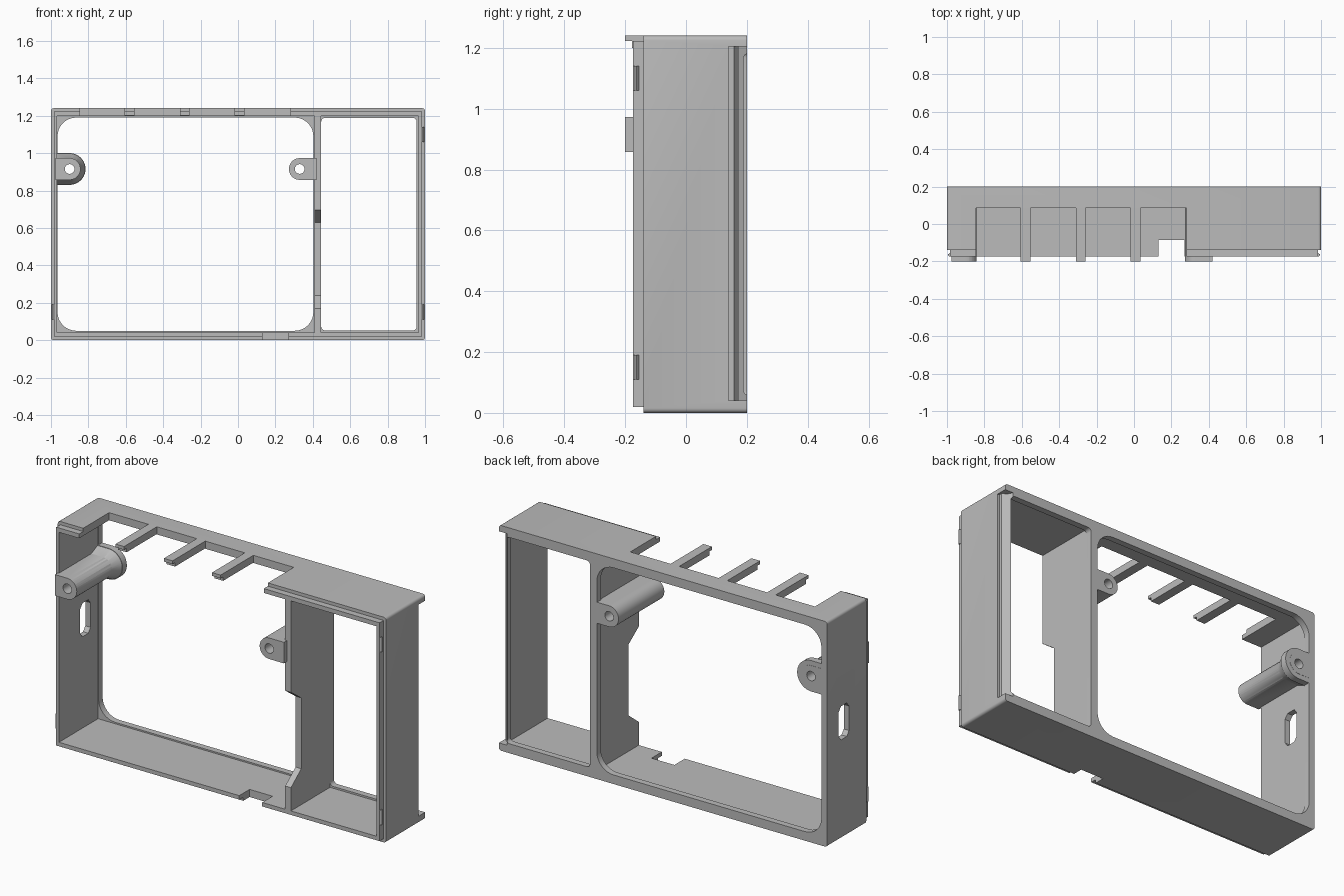
import bpy, bmesh
from math import sin, cos, pi, radians

cube = bpy.data.objects.get("Cube")
if cube:
    bpy.data.objects.remove(cube, do_unlink=True)

grey = bpy.data.materials.new("matte grey")
grey.use_nodes = True
grey.diffuse_color = (0.5, 0.5, 0.5, 1)
grey.node_tree.nodes["Principled BSDF"].inputs["Base Color"].default_value = (0.5, 0.5, 0.5, 1)


def prism(name, pts, axis, a, b, end_pts=None):
    """Extrude a 2D outline along an axis from a to b, optionally to another outline."""
    place = {"x": lambda p, d: (d, p[0], p[1]),
             "y": lambda p, d: (p[0], d, p[1]),
             "z": lambda p, d: (p[0], p[1], d)}[axis]
    bm = bmesh.new()
    r0 = [bm.verts.new(place(p, a)) for p in pts]
    r1 = [bm.verts.new(place(p, b)) for p in (end_pts or pts)]
    bm.faces.new(r0)
    bm.faces.new(r1[::-1])
    for i in range(len(r0)):
        j = (i + 1) % len(r0)
        bm.faces.new((r0[i], r1[i], r1[j], r0[j]))
    bmesh.ops.recalc_face_normals(bm, faces=bm.faces)
    me = bpy.data.meshes.new(name)
    bm.to_mesh(me)
    bm.free()
    me.materials.append(grey)
    ob = bpy.data.objects.new(name, me)
    bpy.context.collection.objects.link(ob)
    return ob


def rect(x0, x1, z0, z1, r=0.0, seg=8):
    if not r:
        return [(x0, z0), (x1, z0), (x1, z1), (x0, z1)]
    corners = [(x1 - r, z1 - r), (x0 + r, z1 - r), (x0 + r, z0 + r), (x1 - r, z0 + r)]
    return [(cx + r * cos(pi / 2 * (k + i / seg)), cz + r * sin(pi / 2 * (k + i / seg)))
            for k, (cx, cz) in enumerate(corners) for i in range(seg + 1)]


def box(name, x0, x1, y0, y1, z0, z1):
    return prism(name, rect(x0, x1, z0, z1), "y", y0, y1)


def combine(ob, tool, op="DIFFERENCE"):
    tool.hide_render = True
    mod = ob.modifiers.new("bool", "BOOLEAN")
    mod.operation, mod.solver, mod.object = op, "EXACT", tool
    bpy.context.view_layer.objects.active = ob
    bpy.ops.object.modifier_apply(modifier=mod.name)
    bpy.data.objects.remove(tool, do_unlink=True)


def tongue(cx, cz, r, wall):
    """Half round outline running straight back to a wall."""
    s = 1 if cx > wall else -1
    arc = [(cx + s * r * cos(t), cz + r * sin(t))
           for t in (pi * (i / 20 - 0.5) for i in range(21))]
    return [(wall, cz - r)] + arc + [(wall, cz + r)]


H = 1.24
# Outer shell with a stepped front lip
shell = prism("housing_shell", rect(-1, 1, 0, H, 0.015, 4), "y", -0.14, 0.2)
combine(shell, prism("lip", rect(-0.985, 0.985, 0.02, 1.222), "y", -0.175, -0.1), "UNION")

# Hollow interior, then the two openings in the rear plate
combine(shell, box("cavity", -0.968, 0.965, -0.3, 0.165, 0.042, 1.198))
combine(shell, prism("main_opening", rect(-0.965, 0.403, 0.05, 1.19, 0.1), "y", 0.1, 0.3))
combine(shell, prism("side_opening", rect(0.445, 0.955, 0.052, 1.188, 0.02), "y", 0.1, 0.3))

# Comb cut-out in the top, cable notch in the bottom
combine(shell, box("comb_cut", -0.845, 0.28, -0.3, 0.085, 1.1, 1.4))
combine(shell, box("cable_notch", 0.13, 0.27, -0.3, -0.085, -0.1, 0.1))

# Chamfered port in one end wall
port = [(0.01, 0.57), (0.03, 0.545), (0.08, 0.545), (0.1, 0.57),
        (0.1, 0.705), (0.08, 0.73), (0.03, 0.73), (0.01, 0.705)]
combine(shell, prism("port", port, "x", -1.1, -0.9))

# Rear edge rebate on the other end wall
rebate = [(1.1, 0.14), (0.988, 0.14), (0.988, 0.157), (0.962, 0.175), (0.95, 0.2), (0.95, 0.3), (1.1, 0.3)]
combine(shell, prism("rebate", rebate, "z", 0.04, 1.205))
parts = [shell]

# Divider wall with a chamfered recess in its front edge
edge = [(-0.175, 0.035), (-0.175, 0.17), (-0.085, 0.24), (-0.085, 0.63),
        (-0.175, 0.695), (-0.175, 1.21), (0.199, 1.21), (0.199, 0.035)]
parts.append(prism("divider", edge, "x", 0.41, 0.445))

# Comb prongs with stepped tips
for i, x in enumerate((-0.58, -0.285, 0.008)):
    tip = [(0.1, 1.2), (-0.178, 1.2), (-0.178, 1.222), (-0.2, 1.222), (-0.2, H), (0.1, H)]
    parts.append(prism(f"comb_prong_{i + 1}", tip, "x", x - 0.026, x + 0.026))

# Screw posts
for name, cx, wall in (("right_post", -0.9, -0.975), ("left_post", 0.33, 0.42)):
    cz = 0.915
    post = prism(name, tongue(cx, cz, 0.058, wall), "y", -0.2, 0.198)
    if cx < 0:
        small, big = tongue(cx, cz, 0.05, wall), tongue(cx, cz, 0.085, wall)
        combine(post, prism("flare", small, "y", 0.09, 0.165, big), "UNION")
        combine(post, prism("foot", big, "y", 0.16, 0.197), "UNION")
    hole = [(cx + 0.026 * cos(pi * i / 12), cz + 0.026 * sin(pi * i / 12)) for i in range(24)]
    combine(post, prism("screw_hole", hole, "y", -0.3, 0.3))
    parts.append(post)

# Snap bumps on the lip
for i, (s, z) in enumerate(((1, 0.15), (1, 1.1), (-1, 0.15))):
    bump = [(s * 0.975, -0.175), (s * 0.985, -0.175), (s * 0.994, -0.168),
            (s * 0.994, -0.162), (s * 0.985, -0.155), (s * 0.975, -0.155)]
    parts.append(prism(f"snap_bump_{i + 1}", bump, "z", z - 0.04, z + 0.04))

for ob in parts:
    bpy.ops.object.select_all(action="DESELECT")
    ob.select_set(True)
    bpy.context.view_layer.objects.active = ob
    bpy.ops.object.shade_smooth_by_angle(angle=radians(25))
